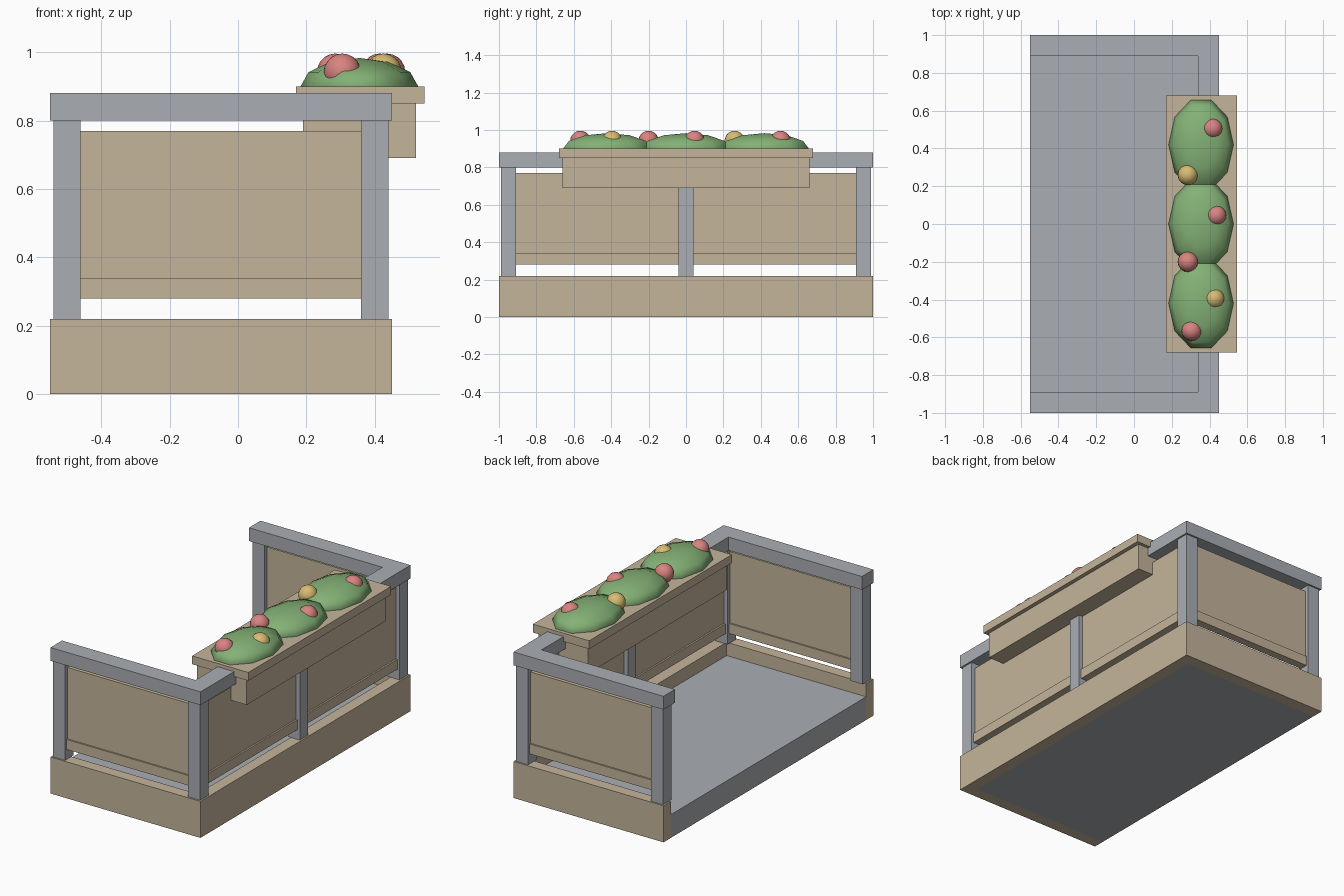
import bpy
import bmesh
from mathutils import Matrix, Vector

old = bpy.data.objects.get("Cube")
if old:
    bpy.data.objects.remove(old, do_unlink=True)


def material(name, rgb):
    m = bpy.data.materials.new(name)
    m.use_nodes = True
    m.diffuse_color = (*rgb, 1)
    m.node_tree.nodes["Principled BSDF"].inputs["Base Color"].default_value = (*rgb, 1)
    return m


stone = material("sandstone", (0.56, 0.46, 0.33))
metal = material("grey metal", (0.40, 0.42, 0.45))
leaf = material("leaf green", (0.23, 0.44, 0.18))
pink = material("petal red", (0.69, 0.23, 0.22))
gold = material("petal yellow", (0.69, 0.50, 0.17))


def finish(name, bm, mat):
    bmesh.ops.recalc_face_normals(bm, faces=bm.faces)
    me = bpy.data.meshes.new(name)
    bm.to_mesh(me)
    bm.free()
    me.materials.append(mat)
    ob = bpy.data.objects.new(name, me)
    bpy.context.collection.objects.link(ob)
    return ob


def prism(name, outline, z0, z1, mat):
    """Extrude a plan outline between two heights."""
    bm = bmesh.new()
    face = bm.faces.new([bm.verts.new((x, y, z0)) for x, y in outline])
    ext = bmesh.ops.extrude_face_region(bm, geom=[face])
    bmesh.ops.translate(bm, vec=(0, 0, z1 - z0),
                        verts=[v for v in ext["geom"] if isinstance(v, bmesh.types.BMVert)])
    return finish(name, bm, mat)


def box(name, x0, x1, y0, y1, z0, z1, mat):
    return prism(name, [(x0, y0), (x1, y0), (x1, y1), (x0, y1)], z0, z1, mat)


def u_shape(name, width, z0, z1, mat):
    """Three-sided band, open towards -x."""
    xi, yi = XF - width, 1 - width
    return prism(name, [(XB, -1), (XF, -1), (XF, 1), (XB, 1),
                        (XB, yi), (xi, yi), (xi, -yi), (XB, -yi)], z0, z1, mat)


def ball(name, centre, size, segments, rings, mat):
    bm = bmesh.new()
    turn = Matrix.Rotation(1.5708, 4, "Z")
    bmesh.ops.create_uvsphere(bm, u_segments=segments, v_segments=rings, radius=1, matrix=turn)
    bmesh.ops.scale(bm, vec=size, verts=bm.verts)
    bmesh.ops.translate(bm, vec=Vector(centre), verts=bm.verts)
    for f in bm.faces:
        f.smooth = True
    return finish(name, bm, mat)


XB, XF = -0.55, 0.45
KERB, POST, RAIL = 0.22, 0.04, 0.80

# Floor, kerb and top rail
box("floor_slab", XB, XF - 0.07, -0.93, 0.93, 0, 0.14, metal)
u_shape("kerb", 0.07, 0, KERB, stone)
u_shape("top_rail", 0.11, RAIL, 0.88, metal)

# Posts
for x, y in [(-0.5, -0.95), (-0.5, 0.95), (0.4, -0.95), (0.4, 0.95), (0.4, 0)]:
    box("post", x - POST, x + POST, y - POST, y + POST, KERB, RAIL, metal)

# Infill panels, each with a thicker bottom rail
for part, half, z0, z1 in [("panel", 0.015, 0.34, 0.77), ("bottom_rail", 0.025, 0.28, 0.34)]:
    for s in (-1, 1):
        box("side_" + part, -0.46, 0.36, s * 0.95 - half, s * 0.95 + half, z0, z1, stone)
        ya, yb = sorted((s * 0.04, s * 0.91))
        box("long_" + part, 0.4 - half, 0.4 + half, ya, yb, z0, z1, stone)

# Planter hung over the long rail
box("planter_box", 0.19, 0.52, -0.66, 0.66, 0.69, 0.85, stone)
box("planter_rim", 0.17, 0.545, -0.68, 0.68, 0.85, 0.90, stone)

# Bushes and blossoms
for i in (-1, 0, 1):
    ball("bush", (0.355, i * 0.42, 0.90), (0.172, 0.25, 0.083), 10, 6, leaf)
for x, y, mat in [(0.415, 0.505, pink), (0.285, 0.26, gold), (0.435, 0.045, pink),
                  (0.285, -0.2, pink), (0.425, -0.395, gold), (0.305, -0.565, pink)]:
    ball("blossom", (x, y, 0.942), (0.054, 0.054, 0.054), 16, 10, mat)
